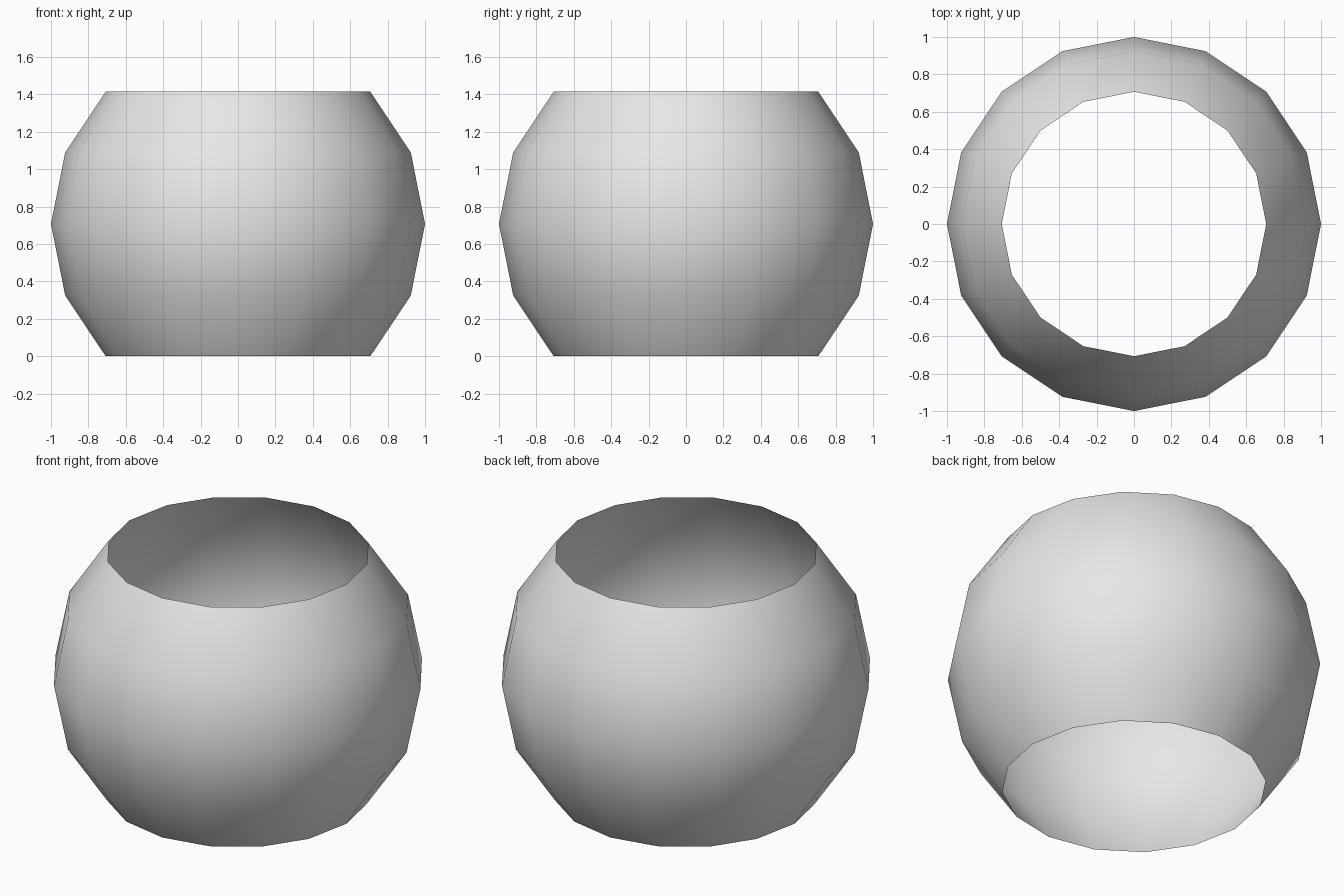
import bpy
import bmesh
from math import sin, pi
from mathutils import Matrix

default_cube = bpy.data.objects.get("Cube")
if default_cube:
    bpy.data.objects.remove(default_cube, do_unlink=True)

# Plain light grey
grey = bpy.data.materials.new("light_grey")
grey.use_nodes = True
colour = (0.8, 0.8, 0.8, 1.0)
grey.diffuse_color = colour
grey.node_tree.nodes["Principled BSDF"].inputs["Base Color"].default_value = colour

# Thin round bowl: a sphere with the caps above and below 45 degrees cut away
cap_height = sin(pi / 4)
bm = bmesh.new()
bmesh.ops.create_uvsphere(bm, u_segments=16, v_segments=8, radius=1.0)
caps = [v for v in bm.verts if abs(v.co.z) > cap_height + 0.01]
bmesh.ops.delete(bm, geom=caps, context="VERTS")
bmesh.ops.transform(bm, matrix=Matrix.Translation((0, 0, cap_height)), verts=bm.verts)
for face in bm.faces:
    face.smooth = True

mesh = bpy.data.meshes.new("open_round_shell")
bm.to_mesh(mesh)
bm.free()
mesh.materials.append(grey)
shell = bpy.data.objects.new("open_round_shell", mesh)
bpy.context.collection.objects.link(shell)
